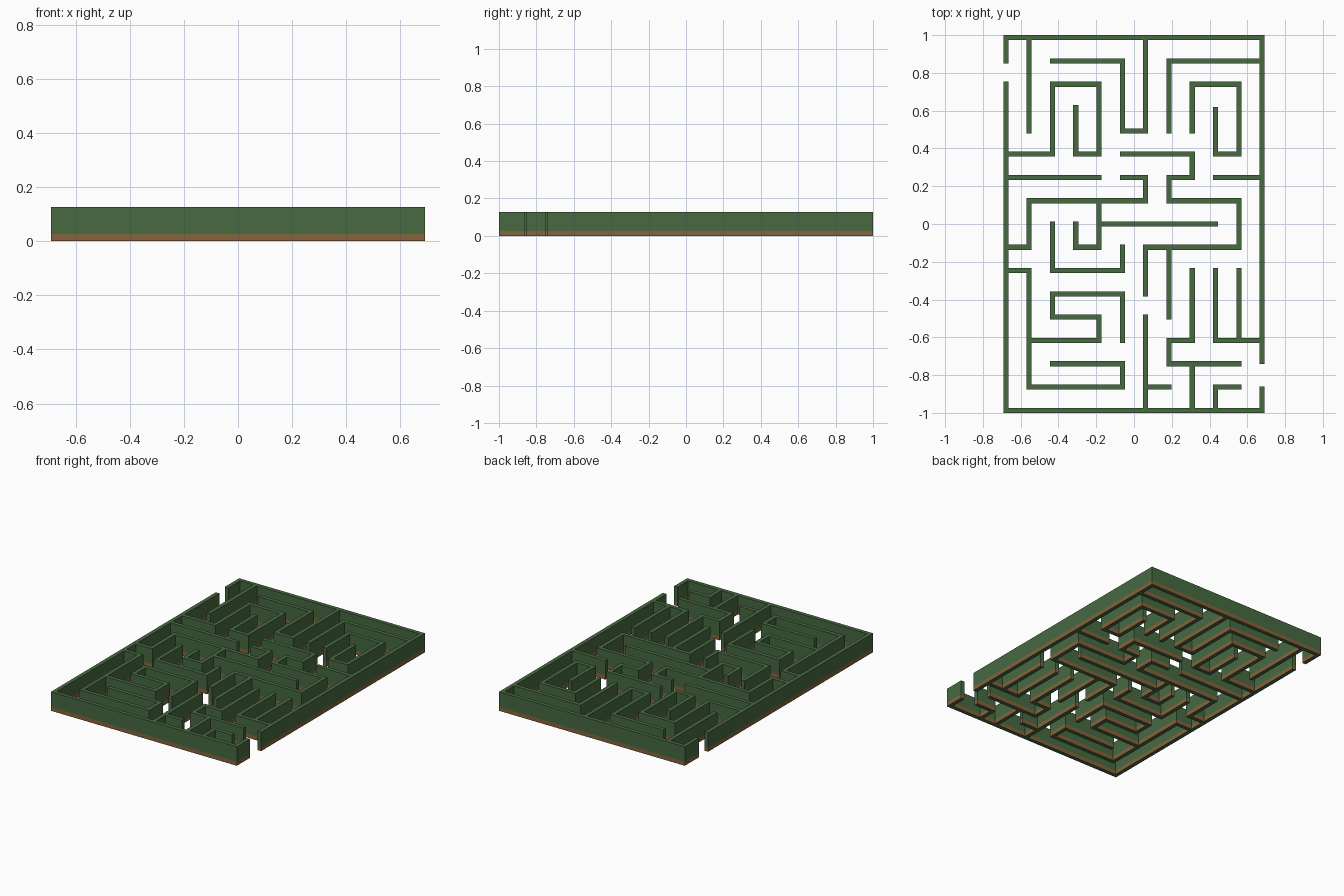
import bpy, bmesh

if "Cube" in bpy.data.objects:
    bpy.data.objects.remove(bpy.data.objects["Cube"])

T = 0.027                    # wall thickness
P = (2.0 - T) / 16           # cell pitch
NX, NY = 11, 16
LEVELS = (0.0, 0.027, 0.127)  # ground, top of soil strip, top of hedge

# each wall: start node and moves on the cell grid
WALLS = [
    (0, 14, "D14 R11 U1"), (11, 2, "U14 L11 D1"),          # outer walls with two gaps
    (1, 16, "D4"), (2, 15, "R3 D3 R1 U4"),
    (0, 11, "R2 U3 R2 D3 L1 U2"), (11, 15, "L4 D3"),
    (8, 12, "U2 R2 D3 L1 U2"), (5, 11, "R3 D1 L1 D1 R3 D2 L4 D2"),
    (0, 10, "R4"), (5, 10, "R1 D1 L5 D2 L1"), (4, 9, "D2 L1 U1"),
    (4, 8, "R5"), (9, 10, "R2"), (2, 8, "D2 R3 U1"), (7, 7, "D3"),
    (0, 6, "R1 D5 R4 U1 L3"), (1, 3, "R3 U1 L2 U1 R3 D2"),
    (6, 4, "D4"), (6, 1, "R1"), (8, 6, "D3 L1 D1 R3"), (8, 2, "D2"),
    (9, 6, "D3 R2"), (10, 6, "D3"), (9, 0, "U1 R1"),
]
DIRS = {"U": (0, 1), "D": (0, -1), "L": (-1, 0), "R": (1, 0)}


def material(name, rgb):
    m = bpy.data.materials.new(name)
    m.diffuse_color = (*rgb, 1.0)
    m.use_nodes = True
    m.node_tree.nodes["Principled BSDF"].inputs["Base Color"].default_value = m.diffuse_color
    return m


# mark filled slots: even index = wall thickness, odd index = passage width
filled = set()
for x, y, moves in WALLS:
    a, b = 2 * x, 2 * y
    filled.add((a, b))
    for mv in moves.split():
        dx, dy = DIRS[mv[0]]
        for _ in range(2 * int(mv[1:])):
            a, b = a + dx, b + dy
            filled.add((a, b))


def edge(k, n):
    """Position of slot border k along an axis with n cells."""
    return (k // 2 - n / 2) * P + (T / 2 if k % 2 else -T / 2)


# slightly shortened free ends: (slot column, border row) -> shift in y
SHORT = {(18, 27): -0.01, (22, 3): -0.011, (22, 4): 0.011}

bm = bmesh.new()
cache = {}


def vert(i, j, lv):
    key = (i, j, lv)
    if key not in cache:
        dy = SHORT.get((i - i % 2, j), 0.0)
        cache[key] = bm.verts.new((edge(i, NX), edge(j, NY) + dy, LEVELS[lv]))
    return cache[key]


for a, b in sorted(filled):
    ring = [(a, b), (a + 1, b), (a + 1, b + 1), (a, b + 1)]
    bm.faces.new([vert(i, j, 2) for i, j in ring])             # hedge top
    bm.faces.new([vert(i, j, 0) for i, j in reversed(ring)])   # underside
    for k, (dx, dy) in enumerate(((0, -1), (1, 0), (0, 1), (-1, 0))):
        if (a + dx, b + dy) in filled:
            continue
        p, q = ring[k], ring[(k + 1) % 4]
        for lv in (0, 1):                                      # soil strip, hedge side
            f = bm.faces.new([vert(*p, lv), vert(*q, lv),
                              vert(*q, lv + 1), vert(*p, lv + 1)])
            f.material_index = 1 - lv

me = bpy.data.meshes.new("maze_walls")
bm.to_mesh(me)
bm.free()
me.materials.append(material("hedge green", (0.063, 0.142, 0.053)))
me.materials.append(material("soil brown", (0.235, 0.125, 0.047)))
ob = bpy.data.objects.new("maze_walls", me)
bpy.context.collection.objects.link(ob)
